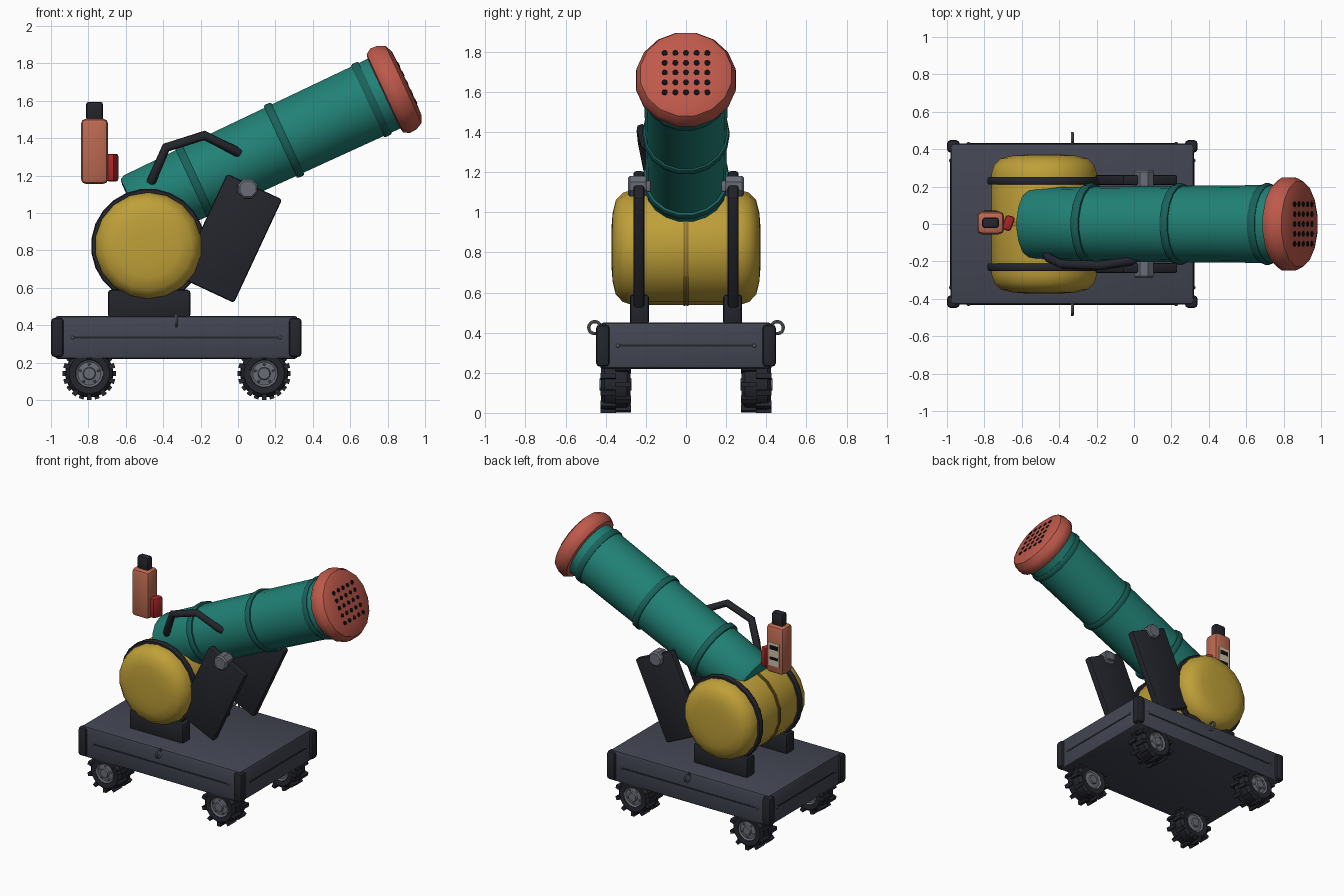
import bpy, bmesh
from math import radians, sin, cos, pi
from mathutils import Matrix, Vector

if "Cube" in bpy.data.objects:
    bpy.data.objects.remove(bpy.data.objects["Cube"])


def mat(name, rgb):
    m = bpy.data.materials.new(name)
    m.diffuse_color = (*rgb, 1)
    m.use_nodes = True
    m.node_tree.nodes["Principled BSDF"].inputs["Base Color"].default_value = m.diffuse_color
    return m


YELLOW = mat("yellow", (0.52, 0.35, 0.04))
TEAL = mat("teal", (0.015, 0.22, 0.18))
TEAL_DK = mat("dark_teal", (0.01, 0.12, 0.105))
CORAL = mat("coral", (0.52, 0.10, 0.07))
RED = mat("red", (0.40, 0.02, 0.02))
BOTTLE = mat("bottle_orange", (0.50, 0.14, 0.08))
SLATE = mat("slate", (0.055, 0.06, 0.085))
DARK = mat("dark", (0.018, 0.019, 0.026))
BLACK = mat("black", (0.005, 0.005, 0.007))
METAL = mat("metal", (0.14, 0.15, 0.18))
GOLD = mat("dark_gold", (0.25, 0.15, 0.02))
CREAM = mat("cream", (0.6, 0.52, 0.38))


def finish(name, bm, material, matrix=Matrix(), angle=38):
    bmesh.ops.recalc_face_normals(bm, faces=bm.faces)
    me = bpy.data.meshes.new(name)
    bm.to_mesh(me)
    bm.free()
    me.transform(matrix)
    me.materials.append(material)
    me.polygons.foreach_set("use_smooth", [True] * len(me.polygons))
    me.set_sharp_from_angle(angle=radians(angle))
    ob = bpy.data.objects.new(name, me)
    bpy.context.collection.objects.link(ob)
    return ob


def lathe(name, profile, seg, material, matrix=Matrix(), closed=False, angle=38):
    """Spin (radius, height) points round local z; ends are capped unless closed."""
    bm = bmesh.new()
    rings = []
    for r, h in profile:
        rings.append([bm.verts.new((r * cos(2 * pi * (i + .5) / seg), r * sin(2 * pi * (i + .5) / seg), h))
                      for i in range(seg)])
    pairs = list(zip(rings, rings[1:]))
    if closed:
        pairs.append((rings[-1], rings[0]))
    for a, b in pairs:
        for i in range(seg):
            j = (i + 1) % seg
            bm.faces.new((a[i], a[j], b[j], b[i]))
    if not closed:
        bm.faces.new(rings[0])
        bm.faces.new(rings[-1])
    return finish(name, bm, material, matrix, angle)


def box(name, centre, size, material, bevel=0.0, rot=Matrix(), seg=2):
    bm = bmesh.new()
    bmesh.ops.create_cube(bm, size=1)
    bmesh.ops.scale(bm, vec=size, verts=bm.verts)
    if bevel:
        bmesh.ops.bevel(bm, geom=bm.edges[:], offset=bevel, segments=seg, profile=.5, affect='EDGES')
    return finish(name, bm, material, Matrix.Translation(centre) @ rot)


def tube(name, pts, radius, material):
    cu = bpy.data.curves.new(name, 'CURVE')
    cu.dimensions = '3D'
    cu.bevel_depth, cu.bevel_resolution, cu.use_fill_caps = radius, 1, True
    sp = cu.splines.new('POLY')
    sp.points.add(len(pts) - 1)
    for p, co in zip(sp.points, pts):
        p.co = (*co, 1)
    cu.materials.append(material)
    ob = bpy.data.objects.new(name, cu)
    bpy.context.collection.objects.link(ob)


def along_y(x, y, z, side=1):
    return Matrix.Translation((x, y, z)) @ Matrix.Rotation(-side * pi / 2, 4, 'X')


def rivet(name, matrix, r=.01, h=.008):
    lathe(name, [(r, -h), (r, h * .5), (r * .6, h)], 8, METAL, matrix)


# Cart body with corner guards
box("cart_body", (-.33, 0, .335), (1.3, .86, .23), SLATE, .018)
for sx in (-1, 1):
    for sy in (-1, 1):
        box("corner_guard", (-.33 + sx * .636, sy * .415, .335), (.068, .068, .21), DARK, .02)
    face = Matrix.Translation((-.33 + sx * .65, 0, .335)) @ Matrix.Rotation(sx * pi / 2, 4, 'Y')
    box("end_trim", (-.33 + sx * .65, 0, .335), (.006, .68, .01), DARK)
    for y in (-.34, .34):
        rivet("end_rivet", Matrix.Translation((0, y, 0)) @ face)
for s in (-1, 1):
    box("side_trim", (-.33, s * .43, .335), (1.1, .006, .01), DARK)
    for x in (-.885, .225):
        rivet("side_rivet", along_y(x, s * .43, .335, s))
    # Tie-down ring
    ring = [(.03 + .008 * cos(a * pi / 4), .008 * sin(a * pi / 4)) for a in range(8)]
    lathe("tie_ring", ring, 18, METAL, Matrix.Translation((-.33, s * .455, .425)) @ Matrix.Rotation(pi / 2, 4, 'Y'), True)

# Wheels
for x in (-.795, .14):
    for s in (-1, 1):
        m = along_y(x, s * .35, .142, s)
        lathe("tyre", [(.07, -.055), (.075, -.07), (.108, -.074), (.126, -.055), (.128, 0),
                       (.126, .055), (.108, .074), (.075, .07), (.07, .055)], 20, DARK, m, True)
        bm = bmesh.new()
        for i in range(20):
            a = 2 * pi * i / 20
            z = .037 if i % 2 else -.037
            lm = Matrix.Rotation(a, 4, 'Z') @ Matrix.Translation((.126, 0, z)) @ Matrix.Diagonal((.032, .026, .078, 1))
            bmesh.ops.create_cube(bm, size=1, matrix=lm)
        finish("tyre_treads", bm, DARK, m)
        lathe("wheel_hub", [(.03, -.078), (.034, -.066), (.062, -.062), (.073, -.07), (.073, .07), (.062, .062),
                            (.034, .066), (.03, .08)], 18, METAL, m)
        for i in range(5):
            a = 2 * pi * i / 5 + pi / 2
            rivet("hub_bolt", m @ Matrix.Translation((.05 * cos(a), .05 * sin(a), .064)), .007)

# Drum, its centre seam and end hoops
DX, DZ = -.48, .825
half = [(.286, 0), (.286, .27), (.272, .315), (.235, .35), (.17, .366), (.09, .372)]
lathe("drum", [(r, -h) for r, h in half[:0:-1]] + half, 18, YELLOW, along_y(DX, 0, DZ))
for y in (-.008, .008):
    lathe("drum_seam", [(.28, -.005), (.292, -.005), (.292, .005), (.28, .005)], 18, GOLD, along_y(DX, y, DZ), True)
for s in (-1, 1):
    lathe("drum_hoop", [(.275, -.02), (.3, -.02), (.306, -.012), (.306, .012), (.3, .02), (.275, .02)],
          24, DARK, along_y(DX, s * .23, DZ), True)
    # Cradle block, tilted side plate and pivot bolt
    box("cradle_block", (-.475, s * .232, .515), (.44, .095, .15), DARK, .015)
    box("side_plate", (-.04, s * .235, .865), (.325, .055, .61), DARK, .014, Matrix.Rotation(radians(25), 4, 'Y'))
    lathe("pivot_bolt", [(.05, -.045), (.056, -.036), (.056, .036), (.046, .047)], 8, METAL,
          along_y(.053, s * .243, 1.13, s), angle=25)
    box("pivot_pin", (.053, s * .2, 1.13), (.06, .05, .06), METAL, .01)

# Barrel, built along local z and tilted up 25 degrees
B = Matrix.Translation((-.488, 0, 1.047)) @ Matrix.Rotation(radians(65), 4, 'Y')
lathe("barrel", [(.15, -.075), (.182, -.07), (.195, -.045), (.2, .3), (.204, .8), (.209, 1.42)], 18, TEAL, B)
for t in (.285, .81, 1.325):
    lathe("barrel_band", [(.19, t - .022), (.213, t - .022), (.218, t - .012), (.218, t + .012),
                          (.213, t + .022), (.19, t + .022)], 18, TEAL_DK, B, True)
lathe("muzzle_cap", [(.19, 1.395), (.235, 1.405), (.254, 1.435), (.252, 1.475), (.232, 1.515),
                     (.19, 1.533), (.1, 1.537)], 16, CORAL, B)
# Grid of muzzle holes
for i in range(-2, 3):
    for j in range(-2, 3):
        lathe("muzzle_hole", [(.015, 1.525), (.015, 1.5395)], 10, BLACK,
              B @ Matrix.Translation((i * .054, j * .053, 0)))

# Carry handle on the front side
tube("carry_handle", [(-.465, -.165, 1.165), (-.45, -.185, 1.2), (-.385, -.215, 1.35), (-.18, -.222, 1.415),
                      (-.02, -.2, 1.335), (.005, -.185, 1.32)], .026, DARK)

# Bottle with cap, label and red trigger
box("bottle", (-.767, .006, 1.33), (.146, .122, .35), BOTTLE, .028)
box("bottle_cap", (-.767, .006, 1.545), (.09, .056, .1), DARK, .014)
box("bottle_label", (-.767, .066, 1.3), (.088, .007, .17), CREAM)
for z, h in ((1.35, .03), (1.27, .02)):
    box("label_stripe", (-.767, .069, z), (.07, .005, h), BLACK)
box("red_trigger", (-.672, .005, 1.243), (.05, .08, .148), RED, .014, Matrix.Rotation(radians(-20), 4, 'Z'))
